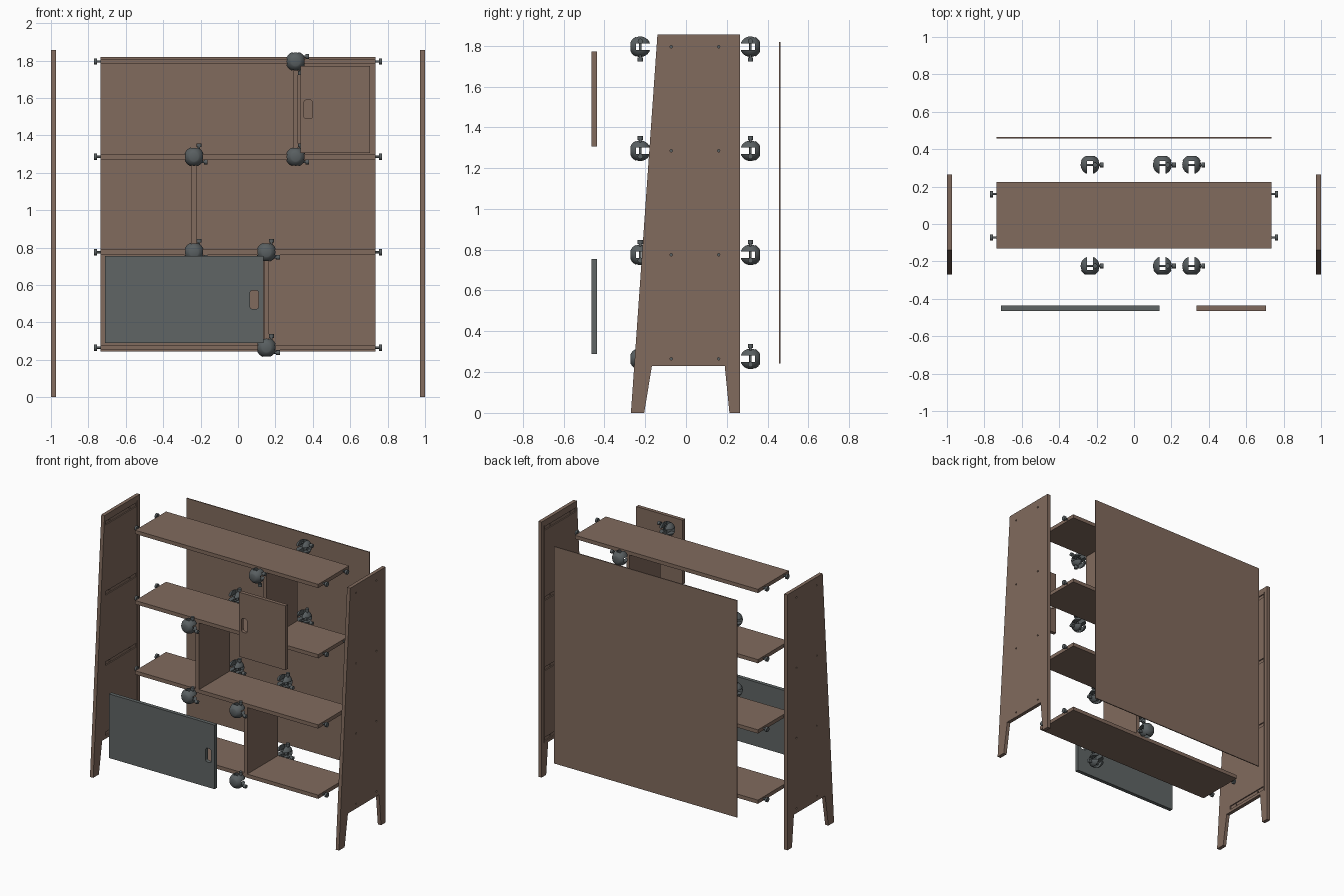
import bpy, bmesh, math
from mathutils import Matrix, Vector

if "Cube" in bpy.data.objects:
    bpy.data.objects.remove(bpy.data.objects["Cube"])


def material(name, rgb):
    m = bpy.data.materials.new(name)
    m.diffuse_color = (*rgb, 1)
    m.use_nodes = True
    m.node_tree.nodes["Principled BSDF"].inputs["Base Color"].default_value = m.diffuse_color
    return m


WOOD = material("brown wood", (0.22, 0.145, 0.11))
GREY = material("slate grey", (0.115, 0.13, 0.13))
METAL = material("dark metal", (0.10, 0.115, 0.12))

T = 0.027                                  # board thickness
LEVELS = [0.265, 0.775, 1.285, 1.795]      # shelf centre heights
PEG_Y = [-0.072, 0.16]
Y0, Y1 = -0.13, 0.225                      # shelf front and back


def finish(bm, name, mat):
    bmesh.ops.recalc_face_normals(bm, faces=bm.faces[:])
    me = bpy.data.meshes.new(name)
    bm.to_mesh(me)
    bm.free()
    ob = bpy.data.objects.new(name, me)
    bpy.context.collection.objects.link(ob)
    me.materials.append(mat)
    return ob


def add_box(bm, lo, hi):
    lo, hi = Vector(lo), Vector(hi)
    m = Matrix.Translation((lo + hi) / 2) @ Matrix.Diagonal((*(hi - lo), 1))
    bmesh.ops.create_cube(bm, size=1, matrix=m)


def add_rod(bm, a, b, r, n=16):
    a, b = Vector(a), Vector(b)
    rot = (b - a).to_track_quat('Z', 'Y').to_matrix().to_4x4()
    bmesh.ops.create_cone(bm, cap_ends=True, segments=n, radius1=r, radius2=r,
                          depth=(b - a).length,
                          matrix=Matrix.Translation((a + b) / 2) @ rot)


def box(name, lo, hi, mat):
    bm = bmesh.new()
    add_box(bm, lo, hi)
    return finish(bm, name, mat)


def add_prism(bm, pts, shift):
    f = bm.faces.new([bm.verts.new(p) for p in pts])
    ext = bmesh.ops.extrude_face_region(bm, geom=[f])
    bmesh.ops.translate(bm, vec=shift,
                        verts=[v for v in ext["geom"] if isinstance(v, bmesh.types.BMVert)])


def cut(ob, cutters):
    # apply the cuts, then drop the cutters
    for c in cutters:
        mod = ob.modifiers.new("cut", 'BOOLEAN')
        mod.operation, mod.solver, mod.object = 'DIFFERENCE', 'EXACT', c
    bpy.context.view_layer.update()
    dg = bpy.context.evaluated_depsgraph_get()
    me = bpy.data.meshes.new_from_object(ob.evaluated_get(dg))
    ob.modifiers.clear()
    ob.data = me
    for c in cutters:
        bpy.data.objects.remove(c)


# side panels with legs, shelf grooves, back groove and screw holes
PROFILE = [(-0.27, 0), (-0.205, 0), (-0.167, 0.23), (0.19, 0.23), (0.213, 0),
           (0.265, 0), (0.265, 1.855), (-0.14, 1.855)]
for side, s in (("left", -1), ("right", 1)):
    bm = bmesh.new()
    add_prism(bm, [(s * 0.974, y, z) for y, z in PROFILE], (s * 0.026, 0, 0))
    panel = finish(bm, side + "_side_panel", WOOD)
    grooves, holes = bmesh.new(), bmesh.new()
    for z in LEVELS:
        x = sorted((s * 0.95, s * 0.982))
        add_box(grooves, (x[0], Y0, z - T / 2), (x[1], Y1, z + T / 2))
        for y in PEG_Y:
            add_rod(holes, (s * 0.95, y, z), (s * 1.05, y, z), 0.006, 12)
    back = box("groove_cutter", (x[0], 0.231, 0.24), (x[1], 0.239, 1.82), WOOD)
    cut(panel, [finish(grooves, "groove_cutter", WOOD),
                finish(holes, "hole_cutter", WOOD), back])

# shelves and the screws at their ends
for i, z in enumerate(LEVELS, 1):
    box(f"shelf_{i}", (-0.735, Y0, z - T / 2), (0.735, Y1, z + T / 2), WOOD)
    bm = bmesh.new()
    for s in (-1, 1):
        for y in PEG_Y:
            add_rod(bm, (s * 0.72, y, z), (s * 0.757, y, z), 0.006, 12)
            add_rod(bm, (s * 0.755, y, z), (s * 0.77, y, z), 0.017)
    screws = finish(bm, f"shelf_screws_{i}", METAL)

# upright dividers, one per bay
DIVIDERS = [0.152, -0.235, 0.308]
for i, x in enumerate(DIVIDERS):
    box(f"divider_{i + 1}", (x - T / 2, Y0, LEVELS[i] + T / 2),
        (x + T / 2, Y1, LEVELS[i + 1] - T / 2), WOOD)

# back panel
box("back_panel", (-0.735, 0.457, 0.243), (0.735, 0.464, 1.818), WOOD)


# sliding doors with rounded finger slots
def door(name, x0, x1, z0, z1, hx, hz, mat):
    d = box(name, (x0, -0.464, z0), (x1, -0.437, z1), mat)
    w, h, r = 0.023, 0.05, 0.014
    pts = []
    for k, (sx, sz) in enumerate([(1, 1), (-1, 1), (-1, -1), (1, -1)]):
        for j in range(5):
            a = math.pi / 2 * (k + j / 4)
            pts.append((hx + sx * (w - r) + r * math.cos(a), -0.5,
                        hz + sz * (h - r) + r * math.sin(a)))
    bm = bmesh.new()
    add_prism(bm, pts, (0, 0.1, 0))
    cut(d, [finish(bm, "slot_cutter", mat)])


door("lower_door", -0.712, 0.137, 0.289, 0.754, 0.087, 0.521, GREY)
door("upper_door", 0.333, 0.706, 1.305, 1.772, 0.375, 1.539, WOOD)


# ball connectors: slotted spheres with two clamping screws
def connector(name, x, y, z, out, zs):
    bm = bmesh.new()
    bmesh.ops.create_uvsphere(bm, u_segments=28, v_segments=16, radius=0.053,
                              matrix=Matrix.Rotation(math.pi / 2, 4, 'X'))
    ball = finish(bm, name, METAL)
    w = 0.016
    ys = sorted((out * 0.022, -out * 0.08))
    cutters = [box("slot_cutter", (-0.1, ys[0], -w), (0.1, ys[1], w), METAL),
               box("slot_cutter", (-w, ys[0], -0.1), (w, ys[1], 0.1), METAL)]
    yc = sorted((out * 0.047, out * 0.1))
    cutters.append(box("cap_cutter", (-0.1, yc[0], -0.1), (0.1, yc[1], 0.1), METAL))
    cut(ball, cutters)
    bm = bmesh.new()
    bm.from_mesh(ball.data)
    o = 0.027
    add_rod(bm, (o, 0, -zs * 0.03), (o, 0, zs * 0.055), 0.006, 12)
    add_rod(bm, (o, 0, zs * 0.052), (o, 0, zs * 0.072), 0.013)
    add_rod(bm, (-0.03, 0, -zs * o), (0.055, 0, -zs * o), 0.006, 12)
    add_rod(bm, (0.052, 0, -zs * o), (0.072, 0, -zs * o), 0.013)
    bm.to_mesh(ball.data)
    bm.free()
    ball.location = (x, y, z)


for i, x in enumerate(DIVIDERS):
    for end, z in (("bottom", LEVELS[i]), ("top", LEVELS[i + 1])):
        flip = -1 if z == LEVELS[-1] else 1
        connector(f"front_connector_{i + 1}_{end}", x, -0.224, z, -1, flip)
        connector(f"back_connector_{i + 1}_{end}", x, 0.316, z, 1, flip)

# smooth the round metal parts
bpy.ops.object.select_all(action='DESELECT')
for ob in bpy.context.scene.objects:
    if "connector" in ob.name or "screws" in ob.name:
        ob.select_set(True)
        bpy.context.view_layer.objects.active = ob
bpy.ops.object.shade_smooth_by_angle(angle=math.radians(35))
